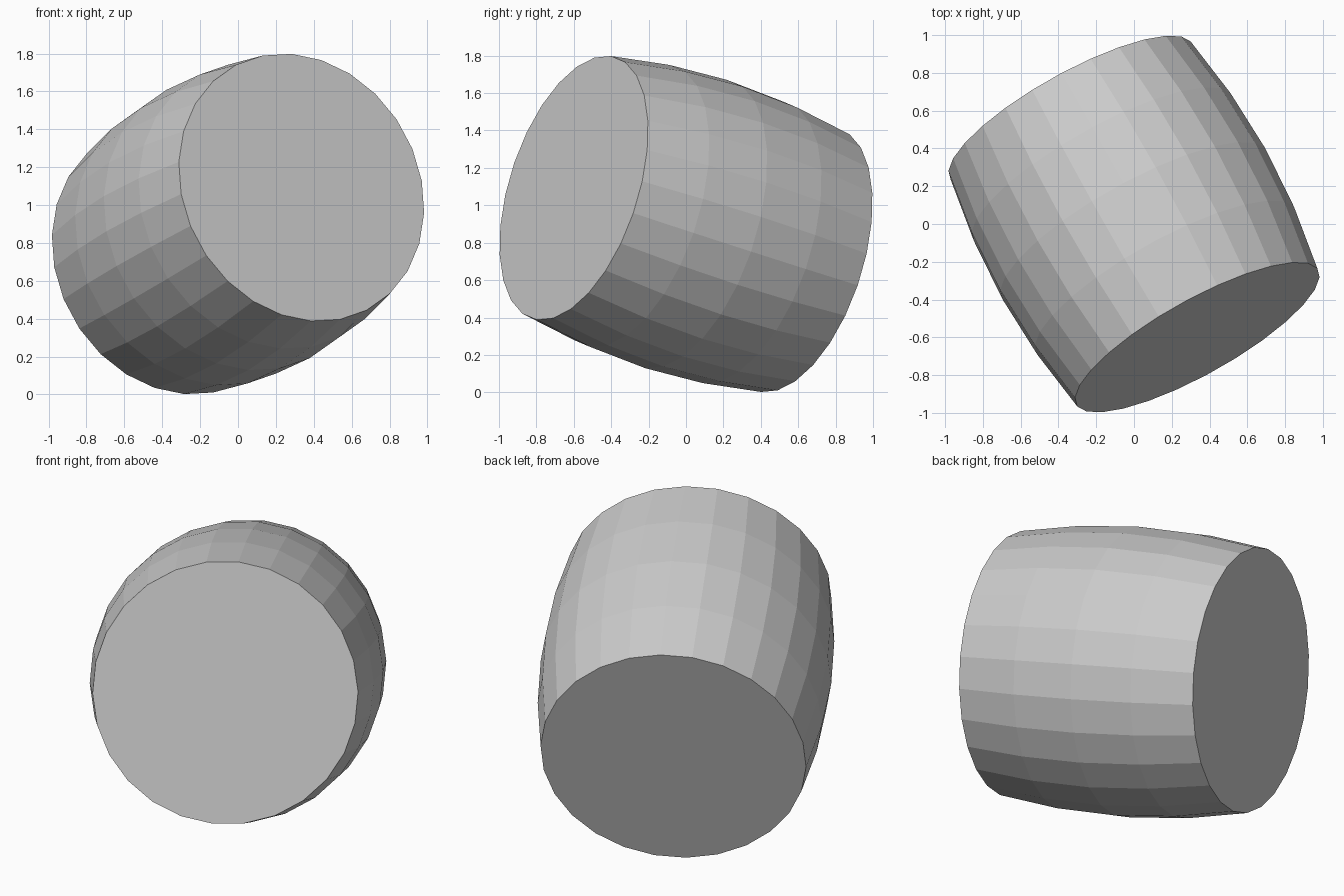
import bpy, bmesh, math
from mathutils import Vector

if "Cube" in bpy.data.objects:
    bpy.data.objects.remove(bpy.data.objects["Cube"])

SIDES = 26
CENTRE = Vector((0, 0, 0.9))
AXIS = Vector((0.335, -0.60, 0.193))        # centre to front cap
PROFILE = [(-1, 0.734), (-0.5, 0.785), (0, 0.803), (0.5, 0.785), (1, 0.734)]
PHASE = math.radians(4.7)

# cross-section directions square to the tilted axis
d = AXIS.normalized()
v = Vector((-d.z, 0, d.x)).normalized()
u = v.cross(d).normalized()
if u.x < 0:
    u = -u

# bulging barrel body: rings along the axis, closed by flat caps
bm = bmesh.new()
rings = []
for t, r in PROFILE:
    ring = []
    for i in range(SIDES):
        a = PHASE + 2 * math.pi * i / SIDES
        ring.append(bm.verts.new(CENTRE + AXIS * t + r * (math.cos(a) * u + math.sin(a) * v)))
    rings.append(ring)
for lo, hi in zip(rings, rings[1:]):
    for i in range(SIDES):
        j = (i + 1) % SIDES
        bm.faces.new((lo[i], lo[j], hi[j], hi[i]))
bm.faces.new(rings[0])
bm.faces.new(rings[-1])
bmesh.ops.recalc_face_normals(bm, faces=bm.faces)

mesh = bpy.data.meshes.new("barrel_body")
bm.to_mesh(mesh)
bm.free()
barrel = bpy.data.objects.new("barrel_body", mesh)
bpy.context.collection.objects.link(barrel)

# plain grey
grey = bpy.data.materials.new("light_grey")
grey.diffuse_color = (0.6, 0.6, 0.6, 1)
grey.use_nodes = True
grey.node_tree.nodes["Principled BSDF"].inputs["Base Color"].default_value = grey.diffuse_color
mesh.materials.append(grey)
